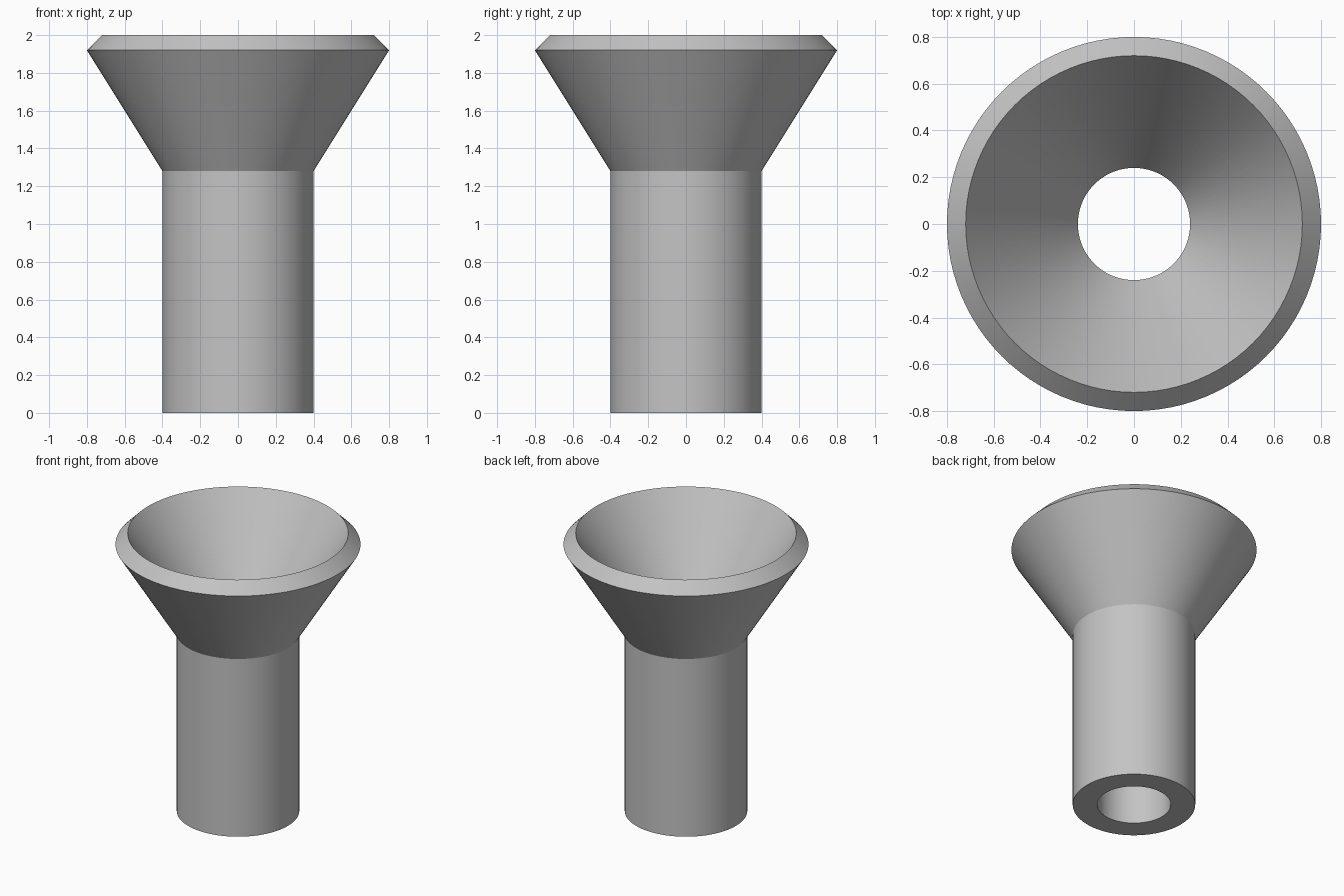
import bpy
import bmesh
from math import pi, radians

SEGMENTS = 96

# Remove the default cube
cube = bpy.data.objects.get("Cube")
if cube:
    bpy.data.objects.remove(cube, do_unlink=True)

# Plain grey material
grey = bpy.data.materials.new("plain_grey")
grey.use_nodes = True
colour = (0.55, 0.55, 0.55, 1)
grey.diffuse_color = colour
grey.node_tree.nodes["Principled BSDF"].inputs["Base Color"].default_value = colour

# Closed wall section (radius, height): outer tube, flare, bevelled lip, inner cone, bore
section = [(0.4, 0), (0.4, 1.28), (0.8, 1.92), (0.72, 2), (0.24, 1.28), (0.24, 0)]


def lathe(name, points, material):
    """Spin a closed section around the z axis."""
    bm = bmesh.new()
    verts = [bm.verts.new((r, 0, z)) for r, z in points]
    edges = [bm.edges.new((v, verts[(i + 1) % len(verts)])) for i, v in enumerate(verts)]
    bmesh.ops.spin(bm, geom=verts + edges, cent=(0, 0, 0), axis=(0, 0, 1),
                   angle=2 * pi, steps=SEGMENTS)
    bmesh.ops.remove_doubles(bm, verts=bm.verts, dist=0.0001)
    bmesh.ops.recalc_face_normals(bm, faces=bm.faces)
    mesh = bpy.data.meshes.new(name)
    bm.to_mesh(mesh)
    bm.free()
    mesh.materials.append(material)
    obj = bpy.data.objects.new(name, mesh)
    bpy.context.collection.objects.link(obj)
    return obj


# Hollow funnel with smooth walls and crisp rims
funnel = lathe("flared_funnel", section, grey)
bpy.ops.object.select_all(action="DESELECT")
funnel.select_set(True)
bpy.context.view_layer.objects.active = funnel
bpy.ops.object.shade_smooth_by_angle(angle=radians(25))
